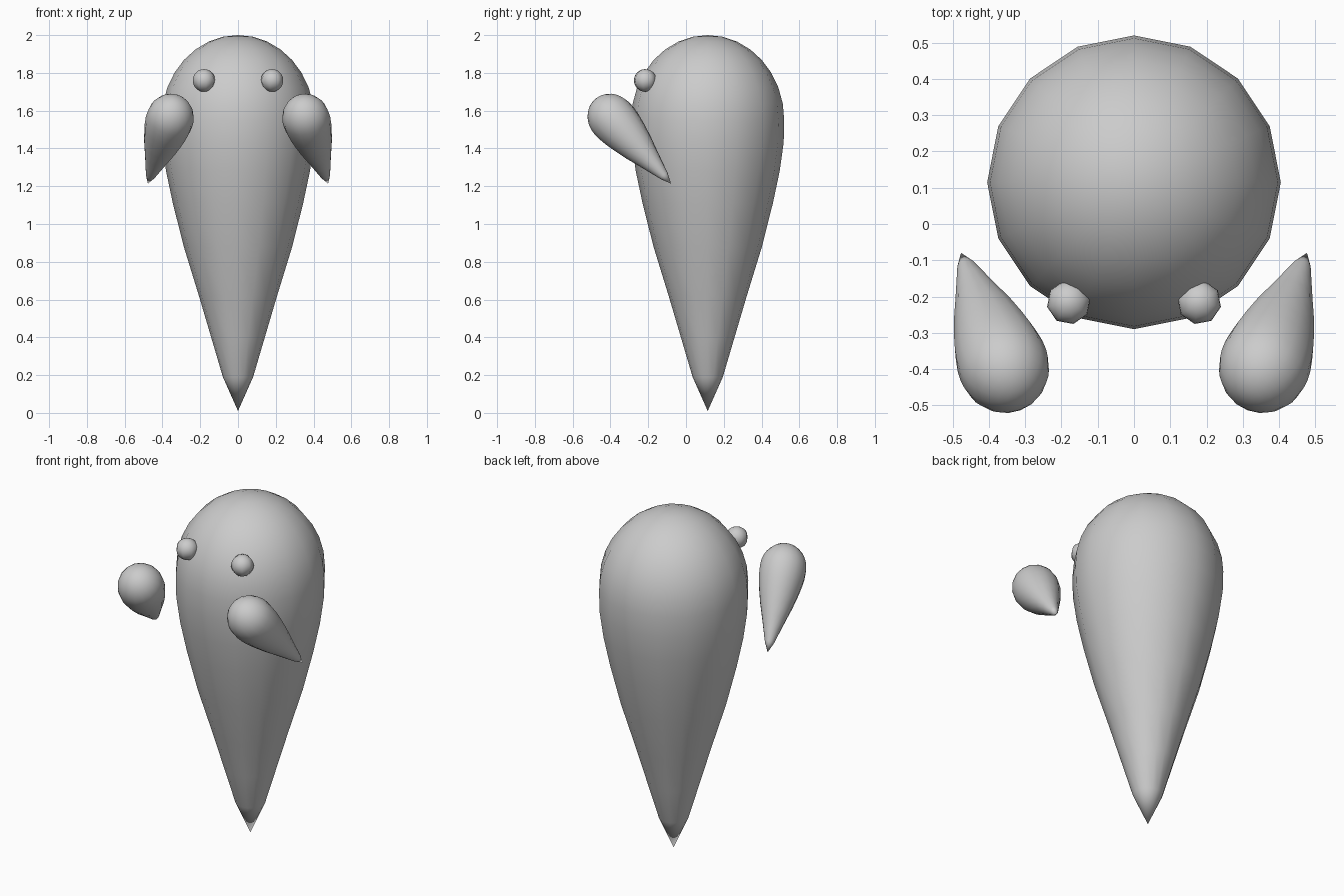
import bpy, bmesh
from math import sin, cos, pi, radians
from mathutils import Vector, Matrix

if "Cube" in bpy.data.objects:
    bpy.data.objects.remove(bpy.data.objects["Cube"])

SIDES = 16
# Teardrop lower profile (radius, height) relative to the widest ring
TAIL = [(0.402, -0.12), (0.381, -0.27), (0.345, -0.44), (0.287, -0.67),
        (0.207, -0.93), (0.142, -1.15), (0.08, -1.36), (0.0, -1.54)]


def revolve(name, profile, sides, matrix):
    """Spin a top-to-bottom profile into a closed smooth body."""
    bm = bmesh.new()
    rings = []
    for r, z in profile:
        n = 1 if r == 0 else sides
        rings.append([bm.verts.new((r * cos(2 * pi * i / sides),
                                    r * sin(2 * pi * i / sides), z)) for i in range(n)])
    for a, b in zip(rings, rings[1:]):
        for i in range(sides):
            j = (i + 1) % sides
            if len(a) == 1:
                bm.faces.new((a[0], b[i], b[j]))
            elif len(b) == 1:
                bm.faces.new((a[i], b[0], a[j]))
            else:
                bm.faces.new((a[i], b[i], b[j], a[j]))
    bm.transform(matrix)
    bmesh.ops.recalc_face_normals(bm, faces=bm.faces)
    for f in bm.faces:
        f.smooth = True
    mesh = bpy.data.meshes.new(name)
    bm.to_mesh(mesh)
    bm.free()
    obj = bpy.data.objects.new(name, mesh)
    bpy.context.collection.objects.link(obj)
    return obj


def mirror(obj):
    obj.modifiers.new("mirror", 'MIRROR').use_axis = (True, False, False)


# Rounded dome above the widest ring, tapering tail below
dome = [(0.0, 0.45)] + [(0.405 * sin(k * pi / 16), 0.45 * cos(k * pi / 16)) for k in range(1, 9)]
teardrop = dome + TAIL

# Body
revolve("body", teardrop, SIDES, Matrix.Translation((0, 0.115, 1.55)))

# Hands: small tilted teardrops, tips pointing back, out and down
centre, tip = Vector((0.36, -0.39, 1.557)), Vector((0.475, -0.085, 1.22))
tilt = (centre - tip).to_track_quat('Z', 'Y').to_matrix().to_4x4()
mirror(revolve("hands", teardrop, SIDES,
               Matrix.Translation(centre) @ tilt @ Matrix.Scale(0.31, 4)))

# Eyes
ball = [(0.0 if k in (0, 12) else 0.061 * sin(k * pi / 12), 0.06 * cos(k * pi / 12))
        for k in range(13)]
mirror(revolve("eyes", ball, 8,
               Matrix.Translation((0.18, -0.216, 1.76)) @ Matrix.Rotation(radians(-12), 4, 'Z')))
